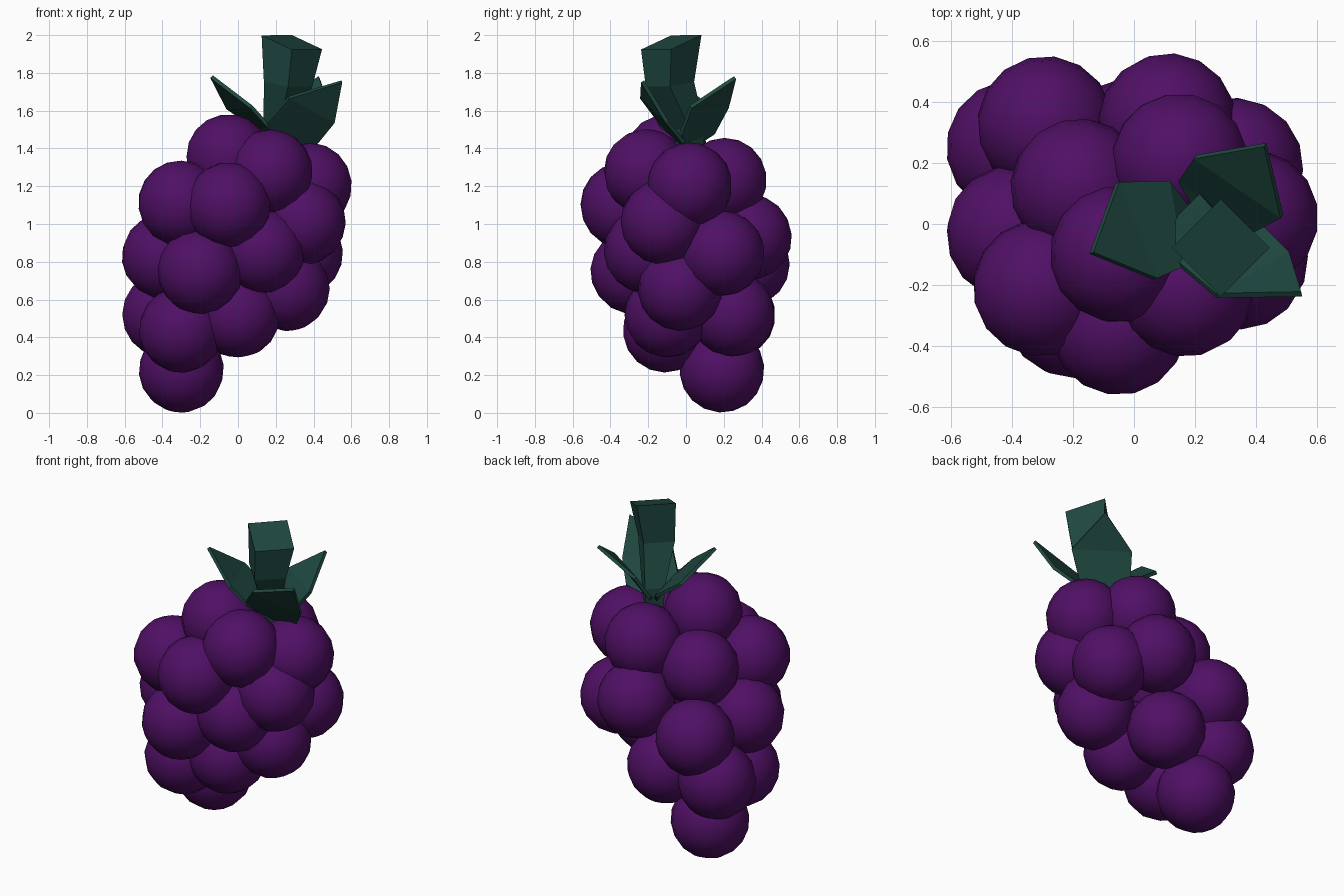
import bpy, bmesh, math, random
from mathutils import Vector, Euler

if "Cube" in bpy.data.objects:
    bpy.data.objects.remove(bpy.data.objects["Cube"])

random.seed(4)

def material(name, rgb):
    m = bpy.data.materials.new(name)
    m.diffuse_color = (*rgb, 1)
    m.use_nodes = True
    m.node_tree.nodes["Principled BSDF"].inputs["Base Color"].default_value = m.diffuse_color
    return m

purple = material("grape_purple", (0.08, 0.005, 0.13))
green = material("stem_green", (0.014, 0.065, 0.052))

def make_object(name, verts, faces, mat):
    me = bpy.data.meshes.new(name)
    me.from_pydata(verts, [], faces)
    bm = bmesh.new()
    bm.from_mesh(me)
    bmesh.ops.recalc_face_normals(bm, faces=bm.faces)
    bm.to_mesh(me)
    bm.free()
    me.materials.append(mat)
    ob = bpy.data.objects.new(name, me)
    bpy.context.collection.objects.link(ob)
    return ob

# Grapes: one shared low-poly smooth ball, placed from the tip upward
RADIUS = 0.226
grape_mesh = bpy.data.meshes.new("grape")
bm = bmesh.new()
bmesh.ops.create_uvsphere(bm, u_segments=16, v_segments=9, radius=RADIUS)
for f in bm.faces:
    f.smooth = True
bm.to_mesh(grape_mesh)
bm.free()
grape_mesh.materials.append(purple)

centres = [
    (-.30, .19, .228), (-.30, -.11, .44), (0, -.10, .52), (-.39, .25, .52),
    (-.035, .245, .525), (.26, -.03, .66), (-.20, -.28, .75), (-.29, .325, .79),
    (-.39, -.03, .83), (.33, .19, .845), (.13, -.21, .86), (.11, .335, .93),
    (.345, -.12, 1.01), (-.05, -.335, 1.10), (-.305, -.21, 1.11), (-.18, .12, 1.12),
    (.38, .02, 1.205), (.15, .205, 1.23), (.17, -.21, 1.275), (-.05, -.10, 1.355),
]
for i, c in enumerate(centres):
    ob = bpy.data.objects.new(f"grape_{i + 1}", grape_mesh)
    ob.location = c
    ob.rotation_euler = Euler((random.uniform(-.3, .3), random.uniform(-.3, .3),
                               random.uniform(0, math.tau)))
    bpy.context.collection.objects.link(ob)

# Stem: square sections (centre, corner radius, tilt of z across x and y)
sections = [((.21, .02, 1.36), .07, (0, 0)), ((.215, .02, 1.50), .08, (0, 0)),
            ((.265, -.085, 1.74), .128, (-.1, .1)), ((.285, -.078, 1.962), .16, (-.23, .24))]
verts, faces = [], []
for (x, y, z), r, (tx, ty) in sections:
    for k in range(4):
        dx, dy = r * math.cos(k * math.pi / 2), r * math.sin(k * math.pi / 2)
        verts.append((x + dx, y + dy, z + tx * dx + ty * dy))
for s in range(len(sections) - 1):
    for k in range(4):
        a, b = s * 4 + k, s * 4 + (k + 1) % 4
        faces.append((a, b, b + 4, a + 4))
n = len(verts)
faces += [(3, 2, 1, 0), (n - 4, n - 3, n - 2, n - 1)]
make_object("stem", verts, faces, green)

# Leaves: base, lower pair, upper pair, tip
leaves = {
    "left_leaf": [(.20, .02, 1.40), (.11, .14, 1.50), (.16, -.14, 1.52),
                  (-.055, .135, 1.615), (.07, -.18, 1.62), (-.14, -.095, 1.78)],
    "back_leaf": [(.22, .02, 1.40), (.15, .145, 1.48), (.38, -.03, 1.47),
                  (.20, .22, 1.62), (.485, .025, 1.62), (.43, .26, 1.775)],
    "right_leaf": [(.23, 0, 1.40), (.42, -.01, 1.43), (.145, -.13, 1.53),
                   (.51, -.10, 1.54), (.27, -.235, 1.67), (.55, -.23, 1.755)],
}
for name, pts in leaves.items():
    ob = make_object(name, pts, [(0, 1, 2), (1, 3, 4, 2), (3, 5, 4)], green)
    mod = ob.modifiers.new("thickness", 'SOLIDIFY')
    mod.thickness = 0.02
    mod.offset = 0
